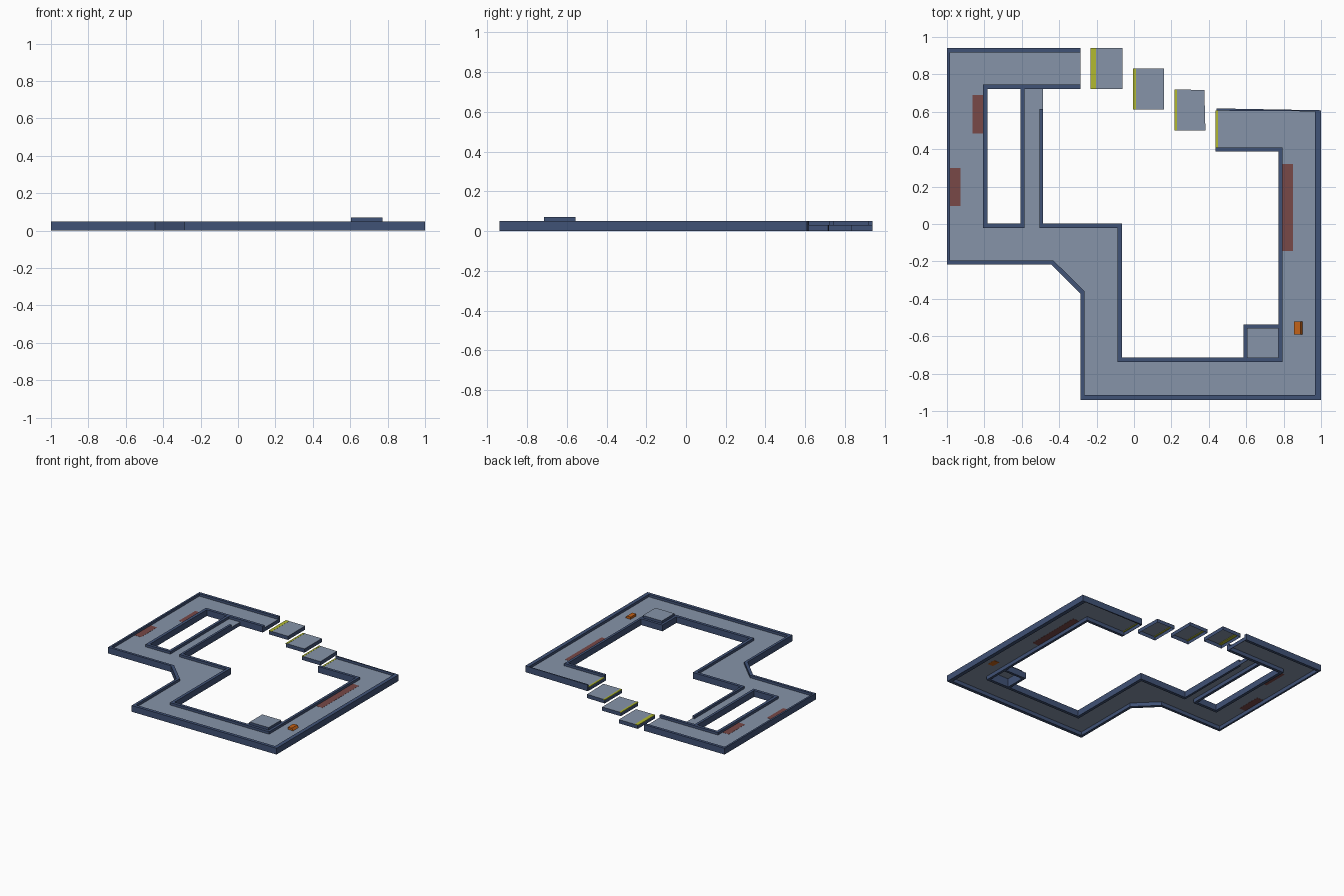
import bpy, bmesh

FLOOR_Z, WALL_Z, BOX_Z = 0.03, 0.05, 0.07


def mat(name, r, g, b):
    lin = lambda c: ((c / 255 + 0.055) / 1.055) ** 2.4
    m = bpy.data.materials.new(name)
    m.diffuse_color = (lin(r), lin(g), lin(b), 1)
    return m


GREY = mat("floor grey", 134, 148, 169)
BLUE = mat("wall blue", 64, 82, 118)
RED = mat("muted red", 120, 72, 71)
YELLOW = mat("edge yellow", 178, 186, 48)
ORANGE = mat("orange", 196, 98, 24)


def finish(name, bm, *mats):
    me = bpy.data.meshes.new(name)
    bm.to_mesh(me)
    bm.free()
    for m in mats:
        me.materials.append(m)
    ob = bpy.data.objects.new(name, me)
    bpy.context.collection.objects.link(ob)
    return ob


def rect(x0, x1, y0, y1):
    return [(x0, y0), (x1, y0), (x1, y1), (x0, y1)]


def prism(bm, pts, z0, z1, bottom=True, top_mat=0):
    """Vertical prism over a counter-clockwise outline."""
    lo = [bm.verts.new((x, y, z0)) for x, y in pts]
    hi = [bm.verts.new((x, y, z1)) for x, y in pts]
    n = len(pts)
    for i in range(n):
        j = (i + 1) % n
        bm.faces.new((lo[i], lo[j], hi[j], hi[i]))
    bm.faces.new(hi).material_index = top_mat
    if bottom:
        bm.faces.new(lo[::-1])


def slabs(name, outlines, z0, z1, m):
    bm = bmesh.new()
    for pts in outlines:
        prism(bm, pts, z0, z1)
    return finish(name, bm, m)


# Walkway floor: one thin sheet, open underneath
bm = bmesh.new()
for pts in (rect(-0.99, -0.286, 0.73, 0.93),
            rect(-0.99, -0.79, -0.21, 0.73),
            rect(-0.79, -0.075, -0.21, -0.01),
            rect(-0.6, -0.487, -0.01, 0.722),
            [(-0.44, -0.21), (-0.275, -0.37), (-0.275, -0.21)],
            rect(-0.275, -0.075, -0.925, -0.21),
            rect(-0.075, 0.985, -0.925, -0.725),
            rect(0.785, 0.985, -0.725, 0.607),
            rect(0.437, 0.785, 0.4, 0.607)):
    bm.faces.new([bm.verts.new((x, y, FLOOR_Z)) for x, y in pts])
finish("walkway_floor", bm, GREY)

# Outer walls, including the diagonal corner
slabs("outer_walls", [
    rect(-1, -0.985, -0.217, 0.94),
    rect(-1, -0.286, 0.917, 0.94),
    rect(-1, -0.43, -0.217, -0.196),
    [(-0.443, -0.217), (-0.285, -0.375), (-0.264, -0.36), (-0.43, -0.196)],
    rect(-0.285, -0.264, -0.94, -0.36),
    rect(-0.285, 1, -0.94, -0.914),
    rect(0.969, 1, -0.94, 0.608),
    [(0.44, 0.606), (1, 0.602), (1, 0.608), (0.44, 0.618)],
], 0, WALL_Z, BLUE)

# Inner walls around the two openings
slabs("inner_walls", [
    rect(-0.806, -0.286, 0.722, 0.746),
    rect(-0.806, -0.782, -0.021, 0.746),
    rect(-0.806, -0.585, -0.021, 0.003),
    rect(-0.606, -0.585, -0.021, 0.722),
    rect(-0.505, -0.487, -0.021, 0.615),
    rect(-0.505, -0.063, -0.021, 0.003),
    rect(-0.087, -0.063, -0.738, 0.003),
    rect(-0.087, 0.793, -0.738, -0.714),
    rect(0.773, 0.793, -0.738, 0.41),
    rect(0.437, 0.793, 0.388, 0.41),
    rect(0.585, 0.605, -0.738, -0.537),
    rect(0.585, 0.793, -0.557, -0.537),
], 0, WALL_Z, BLUE)

# Short faces closing the open ends under the floor
slabs("floor_ends", [
    rect(-0.289, -0.286, 0.74, 0.92),
    rect(0.437, 0.44, 0.4, 0.607),
    rect(-0.49, -0.487, 0.61, 0.722),
], 0, FLOOR_Z - 0.0005, BLUE)

# Raised square box, open below
bm = bmesh.new()
prism(bm, rect(0.605, 0.773, -0.716, -0.557), 0, BOX_Z, False, 1)
finish("raised_box", bm, BLUE, GREY)

# Stepping platforms: hollow blocks with a yellow leading edge
steps = [([(-0.23, 0.722), (-0.062, 0.722), (-0.062, 0.94), (-0.23, 0.94)], 0.026),
         ([(-0.004, 0.612), (0.161, 0.612), (0.161, 0.832), (-0.004, 0.832)], 0.014),
         ([(0.218, 0.5), (0.382, 0.5), (0.376, 0.716), (0.218, 0.72)], 0.012)]
strips = [rect(0.436, 0.45, 0.41, 0.606)]
for i, (pts, w) in enumerate(steps):
    bm = bmesh.new()
    prism(bm, pts, 0, FLOOR_Z, False, 1)
    finish(f"platform_{i + 1}", bm, BLUE, GREY)
    x, y0 = pts[0]
    strips.append(rect(x - 0.002, x + w, y0, pts[3][1]))
slabs("yellow_edges", strips, FLOOR_Z - 0.004, FLOOR_Z + 0.001, YELLOW)

# Red floor patches, showing on both sides of the floor
slabs("red_patches", [
    rect(-0.863, -0.806, 0.483, 0.69),
    rect(-0.985, -0.928, 0.096, 0.3),
    rect(0.793, 0.85, -0.144, 0.32),
], FLOOR_Z - 0.001, FLOOR_Z + 0.001, RED)

# Small orange block with a sloping side
bm = bmesh.new()
prof = [(0.855, 0.028), (0.903, 0.028), (0.89, 0.048), (0.855, 0.048)]
a = [bm.verts.new((x, -0.59, z)) for x, z in prof]
b = [bm.verts.new((x, -0.52, z)) for x, z in prof]
bm.faces.new(a)
bm.faces.new(b[::-1])
for i in range(4):
    j = (i + 1) % 4
    bm.faces.new((a[j], a[i], b[i], b[j]))
finish("orange_block", bm, ORANGE)
